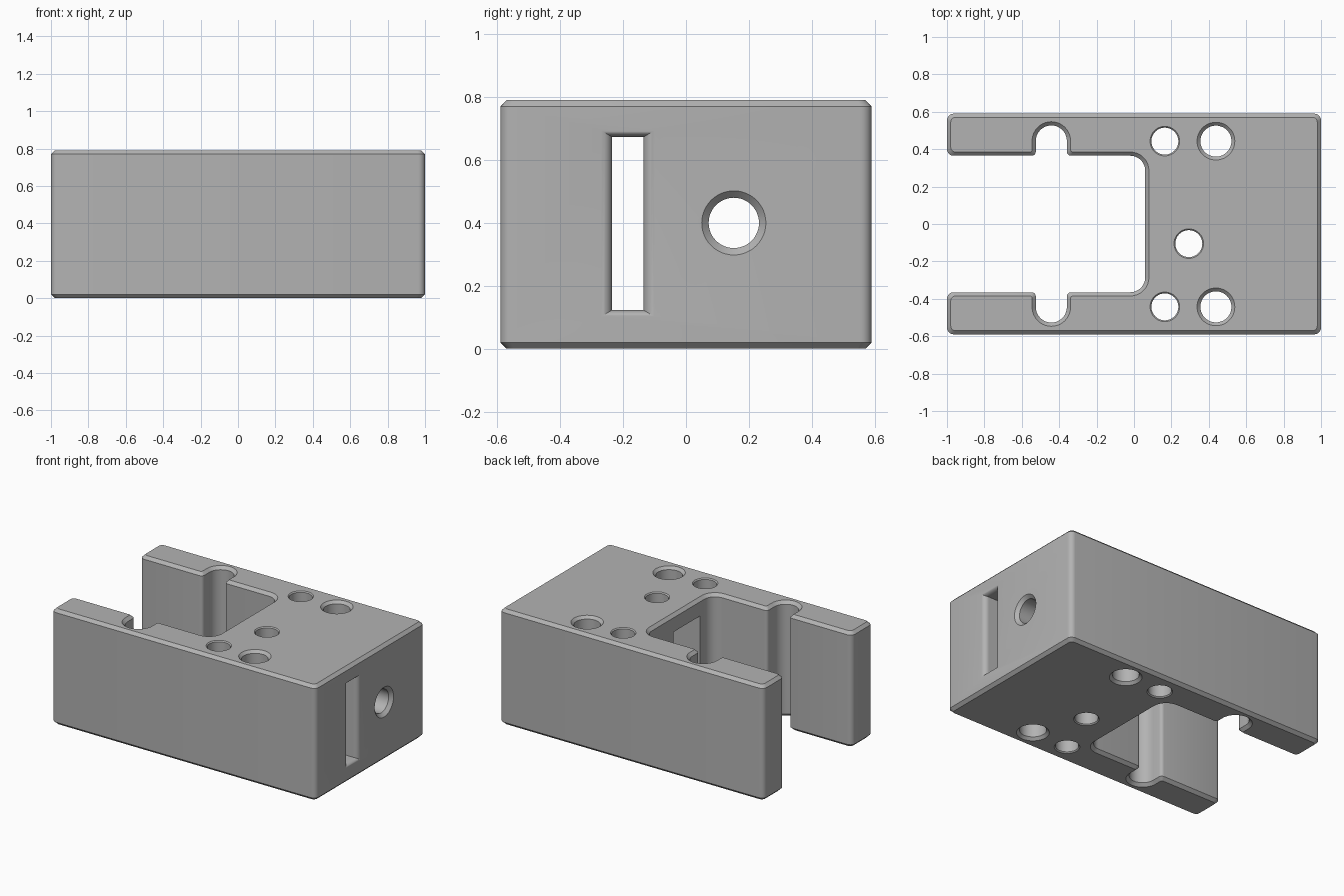
import bpy, bmesh, math
from mathutils import Matrix, Vector

cube = bpy.data.objects.get("Cube")
if cube:
    bpy.data.objects.remove(cube, do_unlink=True)

H, CH = 0.79, 0.02          # block height, edge chamfer
HX, HY = 1.0, 0.59          # half length, half width
SLOT_X, SLOT_Y = 0.06, 0.365

grey = bpy.data.materials.new("machined grey")
grey.use_nodes = True
color = (0.45, 0.45, 0.45, 1)
grey.diffuse_color = color
grey.node_tree.nodes["Principled BSDF"].inputs["Base Color"].default_value = color


def make_object(name, bm):
    bmesh.ops.recalc_face_normals(bm, faces=bm.faces)
    mesh = bpy.data.meshes.new(name)
    bm.to_mesh(mesh)
    bm.free()
    mesh.materials.append(grey)
    obj = bpy.data.objects.new(name, mesh)
    bpy.context.collection.objects.link(obj)
    return obj


def loft(name, rings):
    """Closed solid through a list of equally long point rings."""
    bm = bmesh.new()
    loops = [[bm.verts.new(p) for p in ring] for ring in rings]
    n = len(loops[0])
    for a, b in zip(loops, loops[1:]):
        for i in range(n):
            j = (i + 1) % n
            bm.faces.new((a[i], a[j], b[j], b[i]))
    bm.faces.new(loops[0])
    bm.faces.new(loops[-1])
    return make_object(name, bm)


def arc(cx, cy, r, a0, a1, n=8):
    return [(cx + r * math.cos(math.radians(a0 + (a1 - a0) * i / n)),
             cy + r * math.sin(math.radians(a0 + (a1 - a0) * i / n))) for i in range(n + 1)]


def outline(d):
    """Plan of the block, shrunk inward by d."""
    x, y, s, r = HX - d, HY - d, SLOT_Y + d, 0.035 - d / 2
    e, k = SLOT_X + d, 0.08 + d
    nx, ny, nr, q = -0.442, 0.444, 0.083 + d, 0.022 - d / 2
    half = arc(e - k, s - k, k, 0, 90)                             # slot inner corner
    half += arc(nx + nr + q, s + q, q, 270, 180, 4)                # notch lip
    half += arc(nx, ny, nr, 0, 180, 20)                            # round notch
    half += arc(nx - nr - q, s + q, q, 0, -90, 4)
    half += arc(-x + r, s + r, r, 270, 180, 5)                     # arm end
    half += arc(-x + r, y - r, r, 180, 90, 5)
    half += arc(x - r, y - r, r, 90, 0, 5)                         # solid end
    return half + [(px, -py) for px, py in reversed(half)]


def at_height(points, z):
    return [(px, py, z) for px, py in points]


block = loft("block", [at_height(outline(CH), 0), at_height(outline(0), CH),
                       at_height(outline(0), H - CH), at_height(outline(CH), H)])


def cut(cutter):
    mod = block.modifiers.new(cutter.name, 'BOOLEAN')
    mod.operation, mod.solver, mod.object = 'DIFFERENCE', 'EXACT', cutter
    bpy.context.view_layer.objects.active = block
    bpy.ops.object.modifier_apply(modifier=mod.name)
    bpy.data.objects.remove(cutter, do_unlink=True)


def bore(name, r, c, start, end, matrix):
    """Round hole along local z, with 45 degree countersinks of size c."""
    m = 0.03
    steps = [(start - m, r + c + m), (start + c, r), (end - c, r), (end + m, r + c + m)]
    rings = [[matrix @ Vector((px, py, z)) for px, py in arc(0, 0, rad, 0, 352.5, 47)]
             for z, rad in steps]
    cut(loft(name, rings))


# Vertical holes
for side in (-1, 1):
    bore("pin_hole", 0.072, 0.007, 0, H, Matrix.Translation((0.165, side * 0.443, 0)))
    bore("screw_hole", 0.083, 0.018, 0, H, Matrix.Translation((0.438, side * 0.443, 0)))
bore("center_hole", 0.072, 0.007, 0, H, Matrix.Translation((0.293, -0.105, 0)))

# Lengthwise hole through the solid end
bore("end_hole", 0.08, 0.022, SLOT_X, HX,
     Matrix.Translation((0, 0.152, 0.4)) @ Matrix.Rotation(math.pi / 2, 4, 'Y'))

# Tall slot with rounded sides at the mouth
R = 0.035
rings = []
profile = [(0, 0.0), (HX - R, 0.0)]
profile += [(HX - R + R * math.sin(t * math.pi / 16), R * (1 - math.cos(t * math.pi / 16)))
            for t in range(1, 9)]
profile.append((HX + 0.03, R))
for px, g in profile:
    w, h = 0.05 + g, 0.275 + g * 0.6
    rings.append([(px, -0.185 + sy * w, 0.398 + sz * h)
                  for sy, sz in ((-1, -1), (1, -1), (1, 1), (-1, 1))])
cut(loft("tall_slot", rings))

# Wedge pocket where the tall slot meets the open channel
wedge = [(0.0, -0.235), (0.4, -0.235), (0.4, -0.135), (0.29, -0.135), (SLOT_X, 0.05), (0.0, 0.098)]
cut(loft("wedge_pocket", [at_height(wedge, 0.123), at_height(wedge, 0.673)]))

bpy.ops.object.select_all(action='DESELECT')
block.select_set(True)
bpy.context.view_layer.objects.active = block
bpy.ops.object.shade_smooth_by_angle(angle=math.radians(30))
